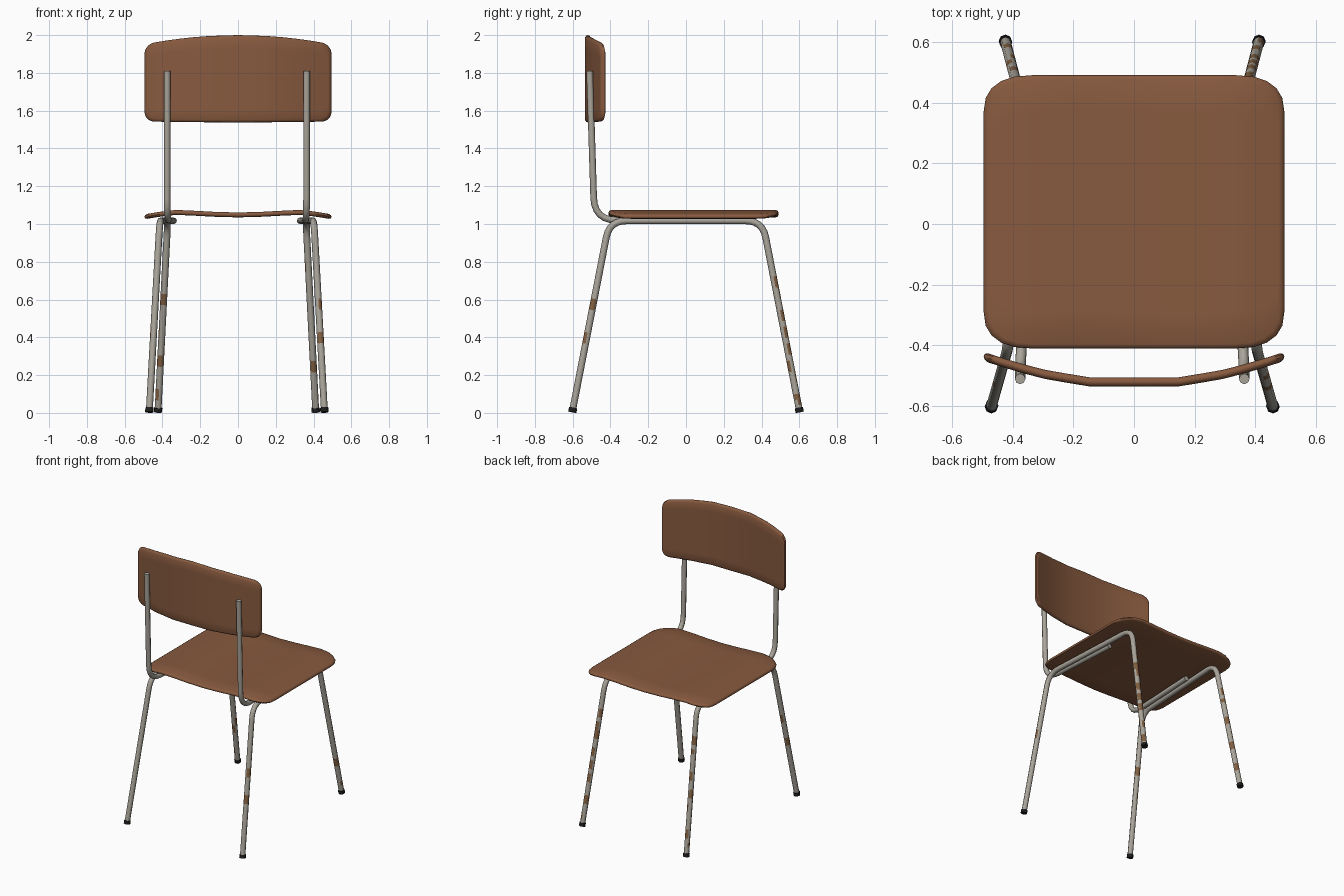
import bpy, bmesh, math, random
from mathutils import Vector

if "Cube" in bpy.data.objects:
    bpy.data.objects.remove(bpy.data.objects["Cube"])

random.seed(4)
FRAME_X = -0.006          # the frame sits slightly off centre


def material(name, rgb):
    m = bpy.data.materials.new(name)
    m.diffuse_color = (*rgb, 1)
    m.use_nodes = True
    m.node_tree.nodes["Principled BSDF"].inputs["Base Color"].default_value = m.diffuse_color
    return m


WOOD = material("brown_wood", (0.245, 0.102, 0.049))
STEEL = material("grey_steel", (0.40, 0.375, 0.325))
RUST = material("rust_brown", (0.22, 0.115, 0.052))
RUBBER = material("black_rubber", (0.012, 0.012, 0.012))


def finish(bm, name, mats):
    bmesh.ops.recalc_face_normals(bm, faces=bm.faces)
    me = bpy.data.meshes.new(name)
    bm.to_mesh(me)
    bm.free()
    for m in mats:
        me.materials.append(m)
    ob = bpy.data.objects.new(name, me)
    bpy.context.collection.objects.link(ob)
    bpy.context.view_layer.objects.active = ob
    ob.select_set(True)
    bpy.ops.object.shade_smooth_by_angle(angle=math.radians(50))
    ob.select_set(False)
    return ob


def interp(pts, x):
    x = abs(x)
    for (a, p), (b, q) in zip(pts, pts[1:]):
        if x <= b:
            return p + (q - p) * (x - a) / (b - a)
    return pts[-1][1]


def panel(name, half, rx, ry, power, inner, lo, hi, place):
    """Thin bent board with rounded corners and a softened rim."""
    # columns run to the side edge, each with its corner shortening
    right = [(x, 0) for x in inner]
    for k in range(6):
        a = math.radians(90 * k / 5)
        right.append((half - rx + rx * math.sin(a) ** (2 / power),
                      ry * (1 - max(0, math.cos(a)) ** (2 / power))))
    cols = [(-x, c) for x, c in reversed(right) if x > 0] + right
    nv = 8
    bm = bmesh.new()

    def vert(i, j, d, h):
        x, cut = cols[i]
        low, high = lo(x) + cut + d, hi(x) - cut - d
        return bm.verts.new(place(x * (1 - d / half), low + (high - low) * j / nv, h))

    n = len(cols)
    border = ([(i, 0) for i in range(n)] + [(n - 1, j) for j in range(1, nv + 1)]
              + [(i, nv) for i in range(n - 2, -1, -1)] + [(0, j) for j in range(nv - 1, 0, -1)])
    loops = []
    for h in (0.5, -0.5):
        g = [[vert(i, j, 0.014, h) for j in range(nv + 1)] for i in range(n)]
        for i in range(n - 1):
            for j in range(nv):
                bm.faces.new((g[i][j], g[i + 1][j], g[i + 1][j + 1], g[i][j + 1]))
        loops.append([g[i][j] for i, j in border])
    rims = [[vert(i, j, d, h) for i, j in border] for d, h in ((0.003, 0.3), (0.0, 0.0), (0.003, -0.3))]
    rings = [loops[0]] + rims + [loops[1]]
    for a, b in zip(rings, rings[1:]):
        for k in range(len(a)):
            m = (k + 1) % len(a)
            bm.faces.new((a[k], a[m], b[m], b[k]))
    return finish(bm, name, [WOOD])


# seat: gentle dip in the middle, sides rolled down
SEAT_Z = [(0, 1.048), (0.12, 1.051), (0.32, 1.062), (0.40, 1.054), (0.495, 1.038)]
panel("seat", 0.495, 0.16, 0.12, 2.4, [0, 0.12, 0.23],
      lambda x: -0.41, lambda x: 0.49,
      lambda x, v, h: (x, v, interp(SEAT_Z, x) + h * 0.026))

# backrest: bent in plan, arched along the top
BACK_Y = [(0, -0.52), (0.15, -0.52), (0.30, -0.494), (0.40, -0.467), (0.495, -0.436)]
panel("backrest", 0.495, 0.05, 0.05, 2.0, [0, 0.15, 0.23, 0.30, 0.37],
      lambda x: 1.538 + 0.02 * x * x, lambda x: 2.0 - 0.2 * x * x,
      lambda x, v, h: (x, interp(BACK_Y, x) + h * 0.03, v))


def rounded_path(pts, bend, step):
    """Polyline with curved corners, resampled finely along the straights."""
    pts = [Vector(p) for p in pts]
    keys = [pts[0]]
    for a, b, c in zip(pts, pts[1:], pts[2:]):
        p, q = b + (a - b).normalized() * bend, b + (c - b).normalized() * bend
        for k in range(7):
            t = k / 6
            keys.append(p * (1 - t) ** 2 + b * 2 * t * (1 - t) + q * t * t)
    keys.append(pts[-1])
    out = [keys[0]]
    for a, b in zip(keys, keys[1:]):
        m = max(1, round((b - a).length / step))
        out += [a.lerp(b, k / m) for k in range(1, m + 1)]
    return out


def tube(name, path, radius, mats, sides=8, rule=None):
    bm = bmesh.new()
    rings = []
    for i, p in enumerate(path):
        t = (path[min(i + 1, len(path) - 1)] - path[max(i - 1, 0)]).normalized()
        n = t.cross(Vector((1, 0, 0))).normalized()
        b = t.cross(n)
        rings.append([bm.verts.new(p + radius * (n * math.cos(a) + b * math.sin(a)))
                      for a in (2 * math.pi * k / sides for k in range(sides))])
    for a, b in zip(rings, rings[1:]):
        for k in range(sides):
            m = (k + 1) % sides
            f = bm.faces.new((a[k], a[m], b[m], b[k]))
            if rule:
                f.material_index = rule(f.calc_center_median(), k)
    bm.faces.new(rings[0])
    bm.faces.new(rings[-1])
    return finish(bm, name, mats)


def rust_rule():
    # a few patches on each leg, more on the rear ones
    spots = [(-1, random.uniform(0.35, 0.7), random.randrange(8)) for _ in range(2)]
    spots += [(1, 0.08 + 0.085 * i + random.uniform(0, 0.04), random.randrange(8)) for i in range(9)]

    def rule(c, k):
        for side, z, s in spots:
            if c.y * side > 0 and abs(c.z - z) < 0.028 and min((k - s) % 8, (s - k) % 8) <= 1:
                return 1
        return 0
    return rule


for side, label in ((-1, "left"), (1, "right")):
    def at(x, y, z):
        return Vector((FRAME_X + side * x, y, z))

    # leg hoop: front leg, rail under the seat, rear leg
    front_foot, rear_foot = at(0.464, -0.603, 0.0), at(0.418, 0.603, 0.0)
    front_top, rear_top = at(0.408, -0.405, 1.017), at(0.366, 0.405, 1.017)
    hoop = rounded_path([front_foot.lerp(front_top, 0.01), front_top, rear_top,
                         rear_foot.lerp(rear_top, 0.01)], 0.09, 0.03)
    tube(label + "_leg_hoop", hoop, 0.018, [STEEL, RUST], rule=rust_rule())

    # backrest support, tucked under the seat
    support = rounded_path([at(0.335, 0.14, 1.017), at(0.369, -0.485, 1.02),
                            at(0.369, -0.51, 1.81)], 0.12, 0.3)
    tube(label + "_backrest_support", support, 0.0175, [STEEL])

    # rubber feet
    for foot, top, where in ((front_foot, front_top, "front"), (rear_foot, rear_top, "rear")):
        d = (top - foot) / (top - foot).length
        tube(f"{label}_{where}_foot_cap", [foot + d * 0.004, foot + d * 0.028], 0.022, [RUBBER])
